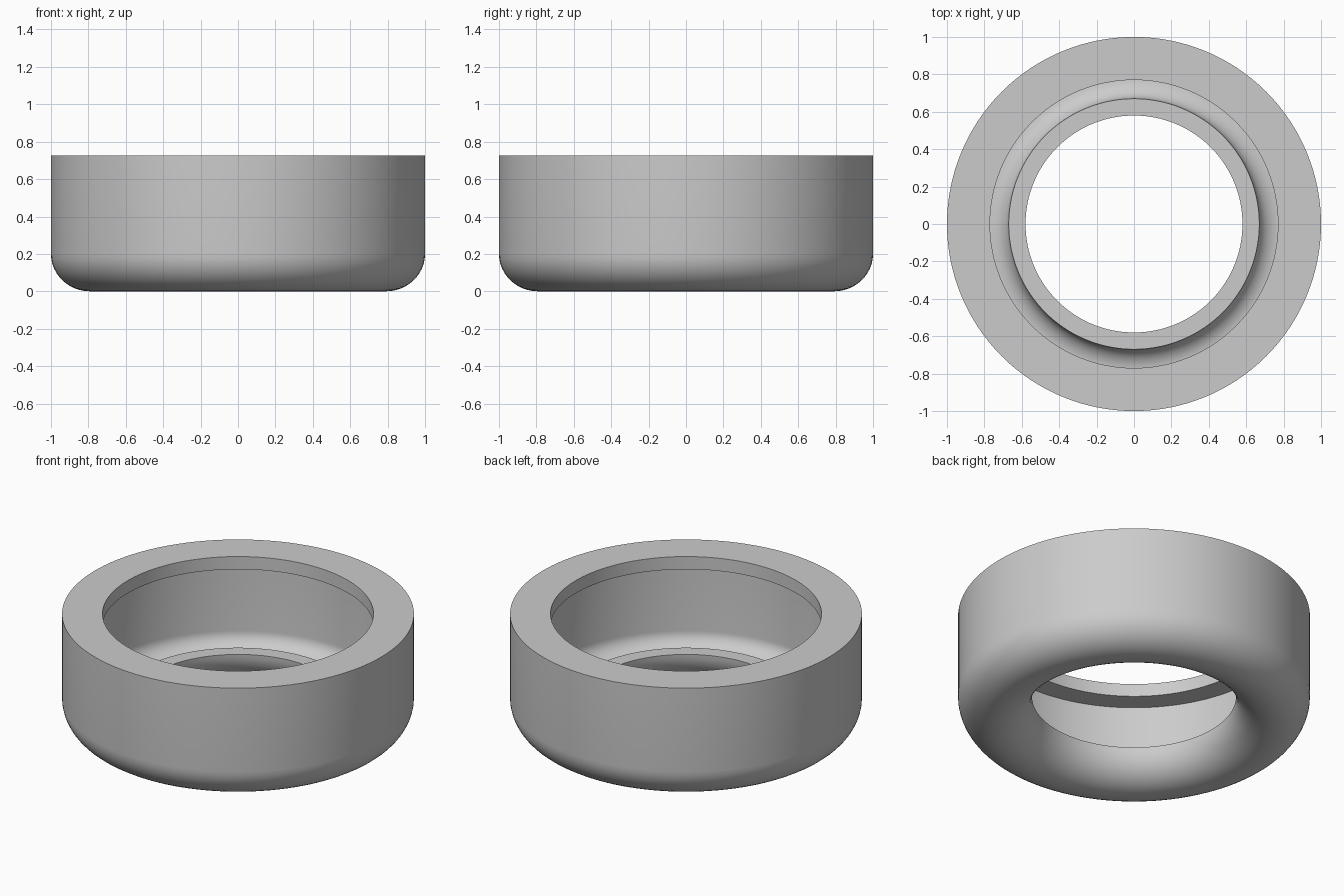
import bpy, bmesh, math
from mathutils import Vector

if "Cube" in bpy.data.objects:
    bpy.data.objects.remove(bpy.data.objects["Cube"], do_unlink=True)

SEGMENTS = 128
ARC_STEPS = 24

# Single plain grey
grey = bpy.data.materials.new("plain_grey")
grey.use_nodes = True
colour = (0.6, 0.6, 0.6, 1)
grey.diffuse_color = colour
grey.node_tree.nodes["Principled BSDF"].inputs["Base Color"].default_value = colour


def half_round(centre_r, centre_z, width, depth):
    """Lower half of an ellipse, from its outer end to its inner end."""
    return [(centre_r + width * math.cos(a), centre_z - depth * math.sin(a))
            for a in (math.pi * i / ARC_STEPS for i in range(ARC_STEPS + 1))]


def lathe(name, profile, material):
    """Turn a closed (radius, height) profile around the z axis."""
    bm = bmesh.new()
    verts = [bm.verts.new((r, 0, z)) for r, z in profile]
    edges = [bm.edges.new((v, verts[i - 1])) for i, v in enumerate(verts)]
    bmesh.ops.spin(bm, geom=verts + edges, cent=(0, 0, 0), axis=(0, 0, 1),
                   angle=math.tau, steps=SEGMENTS, use_merge=True)
    bmesh.ops.remove_doubles(bm, verts=bm.verts, dist=0.0001)
    bmesh.ops.recalc_face_normals(bm, faces=bm.faces)
    mesh = bpy.data.meshes.new(name)
    bm.to_mesh(mesh)
    bm.free()
    mesh.materials.append(material)
    obj = bpy.data.objects.new(name, mesh)
    bpy.context.collection.objects.link(obj)
    bpy.ops.object.select_all(action="DESELECT")
    obj.select_set(True)
    bpy.context.view_layer.objects.active = obj
    bpy.ops.object.shade_smooth_by_angle(angle=math.radians(30))
    return obj


# Hollow ring: outer wall, rounded trough, open inner edge, overhanging top lip
top, lip_under, bend = 0.725, 0.645, 0.2
outside = [(1, top)] + half_round(0.79, bend, 0.21, bend)
inside = half_round(0.785, bend, 0.115, 0.1)[::-1]
lip = [(0.9, lip_under), (0.77, lip_under), (0.77, top)]
lathe("ring_shell", outside + inside + lip, grey)
